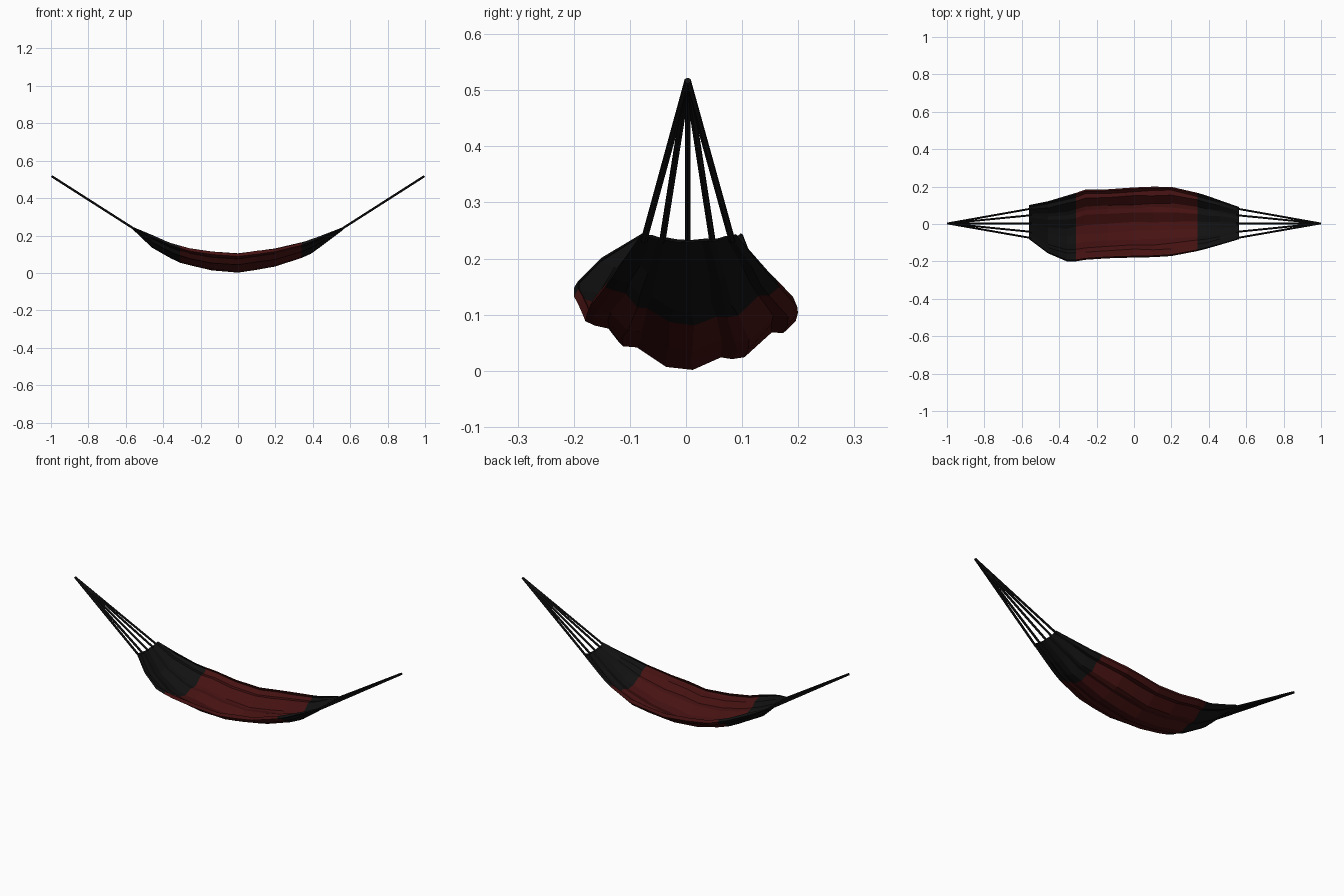
import bpy, bmesh, random
from mathutils import Vector

if "Cube" in bpy.data.objects:
    bpy.data.objects.remove(bpy.data.objects["Cube"])

random.seed(4)


def material(name, rgb):
    m = bpy.data.materials.new(name)
    m.diffuse_color = (*rgb, 1)
    m.use_nodes = True
    m.node_tree.nodes["Principled BSDF"].inputs["Base Color"].default_value = m.diffuse_color
    return m


black = material("black fabric", (0.006, 0.006, 0.006))
red = material("dark red fabric", (0.062, 0.006, 0.006))


def make_object(name, bm, mats):
    me = bpy.data.meshes.new(name)
    bm.to_mesh(me)
    bm.free()
    for m in mats:
        me.materials.append(m)
    ob = bpy.data.objects.new(name, me)
    bpy.context.collection.objects.link(ob)
    return ob


# Stations along the cloth: x, front y, back y, bottom z, rim z
stations = [
    (-0.56, -0.08, 0.10, 0.232, 0.244),
    (-0.46, -0.155, 0.12, 0.137, 0.200),
    (-0.36, -0.198, 0.15, 0.080, 0.158),
    (-0.31, -0.198, 0.165, 0.056, 0.142),
    (-0.26, -0.19, 0.182, 0.043, 0.130),
    (-0.14, -0.182, 0.184, 0.015, 0.110),
    (0.00, -0.178, 0.194, 0.003, 0.101),
    (0.10, -0.176, 0.198, 0.018, 0.114),
    (0.20, -0.170, 0.197, 0.036, 0.127),
    (0.34, -0.143, 0.165, 0.082, 0.160),
    (0.39, -0.130, 0.150, 0.104, 0.175),
    (0.46, -0.110, 0.125, 0.155, 0.202),
    (0.56, -0.08, 0.09, 0.230, 0.243),
]

# Folded cross-section: sideways position, height fraction
section = [(-0.96, 1.0), (-1, 0.85), (-0.93, 0.78), (-0.78, 0.72), (-0.65, 0.40),
           (-0.5, 0.37), (-0.25, 0.05), (0, 0), (0.27, 0.20), (0.42, 0.16),
           (0.53, 0.19), (0.77, 0.68), (0.9, 0.64), (1, 0.85), (0.96, 1.0)]

# Cloth sling: folded sheet with black end panels
bm = bmesh.new()
rows = []
for i, (x, y0, y1, zb, zt) in enumerate(stations):
    mid, half = (y0 + y1) / 2, (y1 - y0) / 2
    wobble = 0.004 if 0 < i < len(stations) - 1 else 0
    row = []
    for s, f in section:
        dy = random.uniform(-wobble, wobble) if abs(s) < 0.95 else 0
        dz = random.uniform(0, wobble) if f > 0 else 0
        row.append(bm.verts.new((x, mid + half * s + dy, zb + (zt - zb) * f + dz)))
    rows.append(row)
for a, b in zip(rows, rows[1:]):
    for j in range(len(section) - 1):
        face = bm.faces.new((a[j], b[j], b[j + 1], a[j + 1]))
        face.material_index = 1 if -0.31 < face.calc_center_median().x < 0.34 else 0
cloth = make_object("cloth_sling", bm, [black, red])
solid = cloth.modifiers.new("thickness", 'SOLIDIFY')
solid.thickness = 0.003
solid.offset = 0


# Suspension ropes fanning from each hanging point to the cloth ends
def rope(name, start, end, radius=0.006):
    bm = bmesh.new()
    d = end - start
    bmesh.ops.create_cone(bm, cap_ends=True, segments=6, radius1=radius,
                          radius2=radius, depth=d.length)
    ob = make_object(name, bm, [black])
    ob.rotation_mode = 'QUATERNION'
    ob.rotation_quaternion = d.to_track_quat('Z', 'Y')
    ob.location = (start + end) / 2


for side, label in ((-1, "left"), (1, "right")):
    apex = Vector((side * 0.996, 0.003, 0.517))
    for k, y in enumerate((-0.075, -0.042, 0.003, 0.047, 0.082)):
        rope(f"{label}_rope_{k + 1}", Vector((side * 0.55, y, 0.232)), apex)
